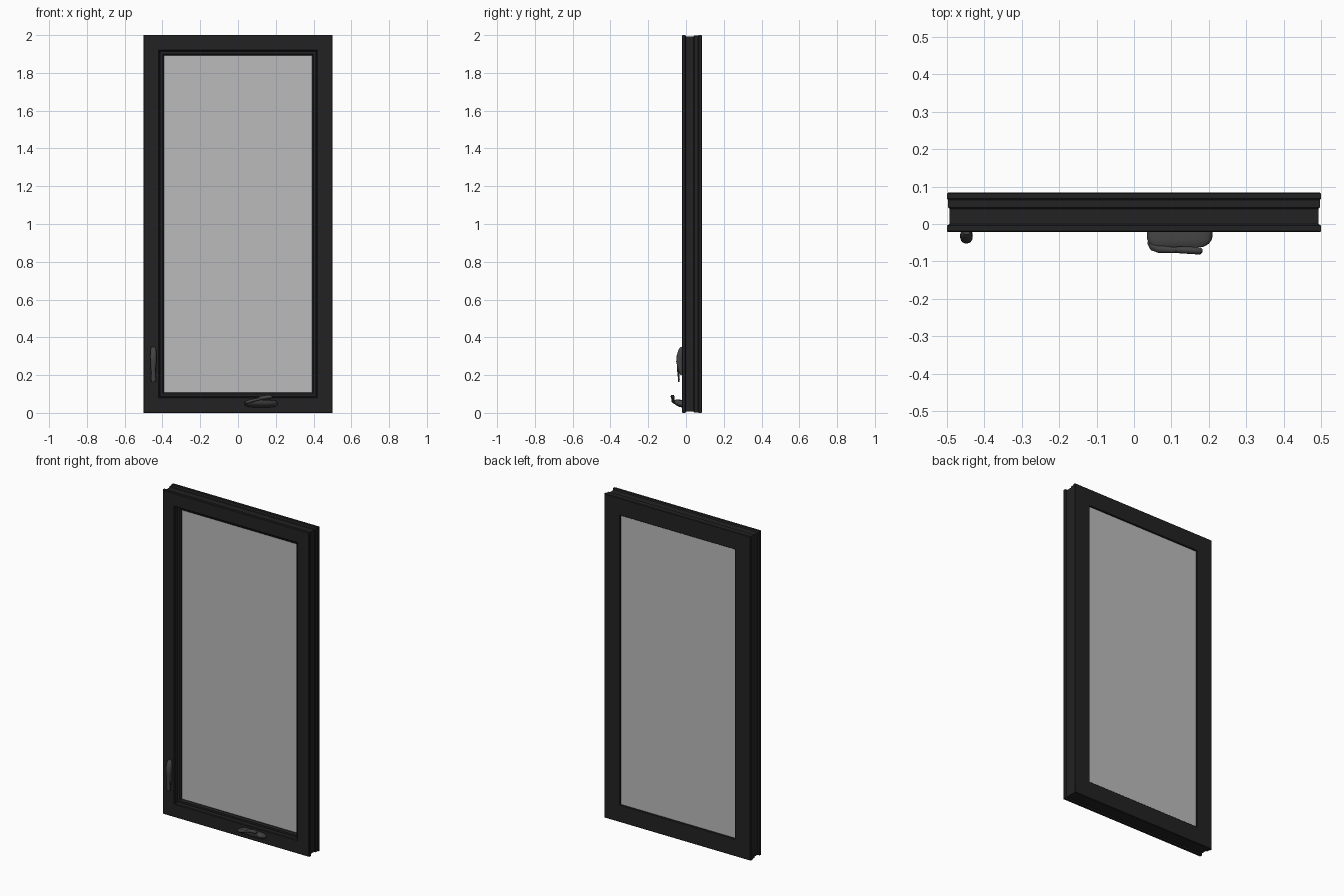
import bpy, bmesh, math
from mathutils import Vector

cube = bpy.data.objects.get("Cube")
if cube:
    bpy.data.objects.remove(cube, do_unlink=True)


def material(name, rgb, alpha=1.0):
    m = bpy.data.materials.new(name)
    m.use_nodes = True
    m.diffuse_color = (*rgb, alpha)
    bsdf = next(n for n in m.node_tree.nodes if n.type == 'BSDF_PRINCIPLED')
    bsdf.inputs["Base Color"].default_value = (*rgb, 1)
    bsdf.inputs["Alpha"].default_value = alpha
    bsdf.inputs["Roughness"].default_value = 0.6
    return m


BLACK = material("black frame", (0.016, 0.016, 0.016))
METAL = material("dark grey metal", (0.055, 0.055, 0.055))
GLASS = material("grey glass", (0.5, 0.5, 0.5), 0.5)


def finish(name, bm, mat, smooth=False):
    bmesh.ops.recalc_face_normals(bm, faces=bm.faces[:])
    mesh = bpy.data.meshes.new(name)
    bm.to_mesh(mesh)
    bm.free()
    mesh.materials.append(mat)
    ob = bpy.data.objects.new(name, mesh)
    bpy.context.collection.objects.link(ob)
    if smooth:
        bpy.ops.object.select_all(action='DESELECT')
        ob.select_set(True)
        bpy.context.view_layer.objects.active = ob
        bpy.ops.object.shade_smooth_by_angle(angle=math.radians(45))
    return ob


def mitred_frame(name, profile, mat):
    """Sweep a closed (inset, y) profile around the window rectangle."""
    bm = bmesh.new()
    rings = []
    for inset, y in profile:
        w, low, high = 0.5 - inset, inset, 2 - inset
        rings.append([bm.verts.new((x, y, z)) for x, z in
                      ((-w, low), (w, low), (w, high), (-w, high))])
    for a, b in zip(rings, rings[1:] + rings[:1]):
        for i in range(4):
            j = (i + 1) % 4
            bm.faces.new((a[i], a[j], b[j], b[i]))
    return finish(name, bm, mat)


def loft(name, sections, u, v, mat, power=1.0, sides=20):
    """Skin rounded sections, each (centre, radius along u, radius along v)."""
    bm = bmesh.new()
    u, v = Vector(u), Vector(v)

    def soft(t):
        return math.copysign(abs(t) ** power, t)

    rings = []
    for centre, ru, rv in sections:
        ring = []
        for k in range(sides):
            a = 2 * math.pi * k / sides
            ring.append(bm.verts.new(Vector(centre) + u * ru * soft(math.cos(a))
                                     + v * rv * soft(math.sin(a))))
        rings.append(ring)
    for a, b in zip(rings, rings[1:]):
        for i in range(sides):
            j = (i + 1) % sides
            bm.faces.new((a[i], a[j], b[j], b[i]))
    bm.faces.new(rings[0])
    bm.faces.new(rings[-1])
    return finish(name, bm, mat, True)


X, Y, Z = (1, 0, 0), (0, 1, 0), (0, 0, 1)

# Outer frame with flanges and a channel around the outside
mitred_frame("outer_frame", [
    (0.003, -0.022), (0, -0.019), (0, -0.004), (0.007, 0), (0.007, 0.04),
    (0.003, 0.044), (0.003, 0.064), (0, 0.068), (0, 0.081), (0.003, 0.084),
    (0.09, 0.084), (0.09, 0.01), (0.084, 0.01), (0.084, -0.018),
    (0.08, -0.022)], BLACK)

# Sash holding the glass, stepped back from the frame
mitred_frame("sash", [
    (0.088, 0.0), (0.1, 0.0), (0.107, 0.008), (0.107, 0.082),
    (0.105, 0.084), (0.088, 0.084)], BLACK)

# Sealed glass unit
bm = bmesh.new()
bmesh.ops.create_cube(bm, size=1)
for vert in bm.verts:
    vert.co = (vert.co.x * 0.79, 0.044 + vert.co.y * 0.06, 1 + vert.co.z * 1.79)
finish("glass", bm, GLASS)

# Crank cover, rising away from the sill
loft("crank_cover", [
    ((0.122, -0.02, 0.048), 0.088, 0.02),
    ((0.122, -0.04, 0.052), 0.087, 0.019),
    ((0.12, -0.053, 0.056), 0.08, 0.015),
    ((0.118, -0.062, 0.059), 0.066, 0.008)], X, Z, METAL, 0.65)

# Folding crank arm and its grip
loft("crank_arm", [
    ((0.036, -0.05, 0.053), 0.004, 0.004),
    ((0.045, -0.059, 0.056), 0.011, 0.009),
    ((0.065, -0.067, 0.062), 0.01, 0.009),
    ((0.1, -0.069, 0.071), 0.008, 0.007),
    ((0.135, -0.069, 0.079), 0.008, 0.008)], Y, Z, METAL)
loft("crank_grip", [
    ((0.11, -0.068, 0.077), 0.006, 0.006),
    ((0.118, -0.069, 0.079), 0.009, 0.01),
    ((0.165, -0.071, 0.085), 0.01, 0.011),
    ((0.178, -0.072, 0.087), 0.009, 0.009),
    ((0.183, -0.072, 0.087), 0.004, 0.004)], Y, Z, METAL)

# Lock housing on the side of the frame
loft("lock_housing", [
    ((-0.448, -0.024, 0.348), 0.009, 0.004),
    ((-0.448, -0.028, 0.335), 0.015, 0.012),
    ((-0.448, -0.032, 0.3), 0.017, 0.018),
    ((-0.448, -0.033, 0.27), 0.016, 0.019),
    ((-0.448, -0.029, 0.23), 0.014, 0.013),
    ((-0.448, -0.024, 0.2), 0.011, 0.005)], X, Y, METAL, 0.8)

# Lock lever hanging below the housing
loft("lock_lever", [
    ((-0.448, -0.043, 0.28), 0.008, 0.006),
    ((-0.448, -0.042, 0.23), 0.01, 0.006),
    ((-0.448, -0.039, 0.2), 0.012, 0.005),
    ((-0.448, -0.038, 0.175), 0.014, 0.005),
    ((-0.448, -0.038, 0.163), 0.008, 0.004)], X, Y, METAL)
